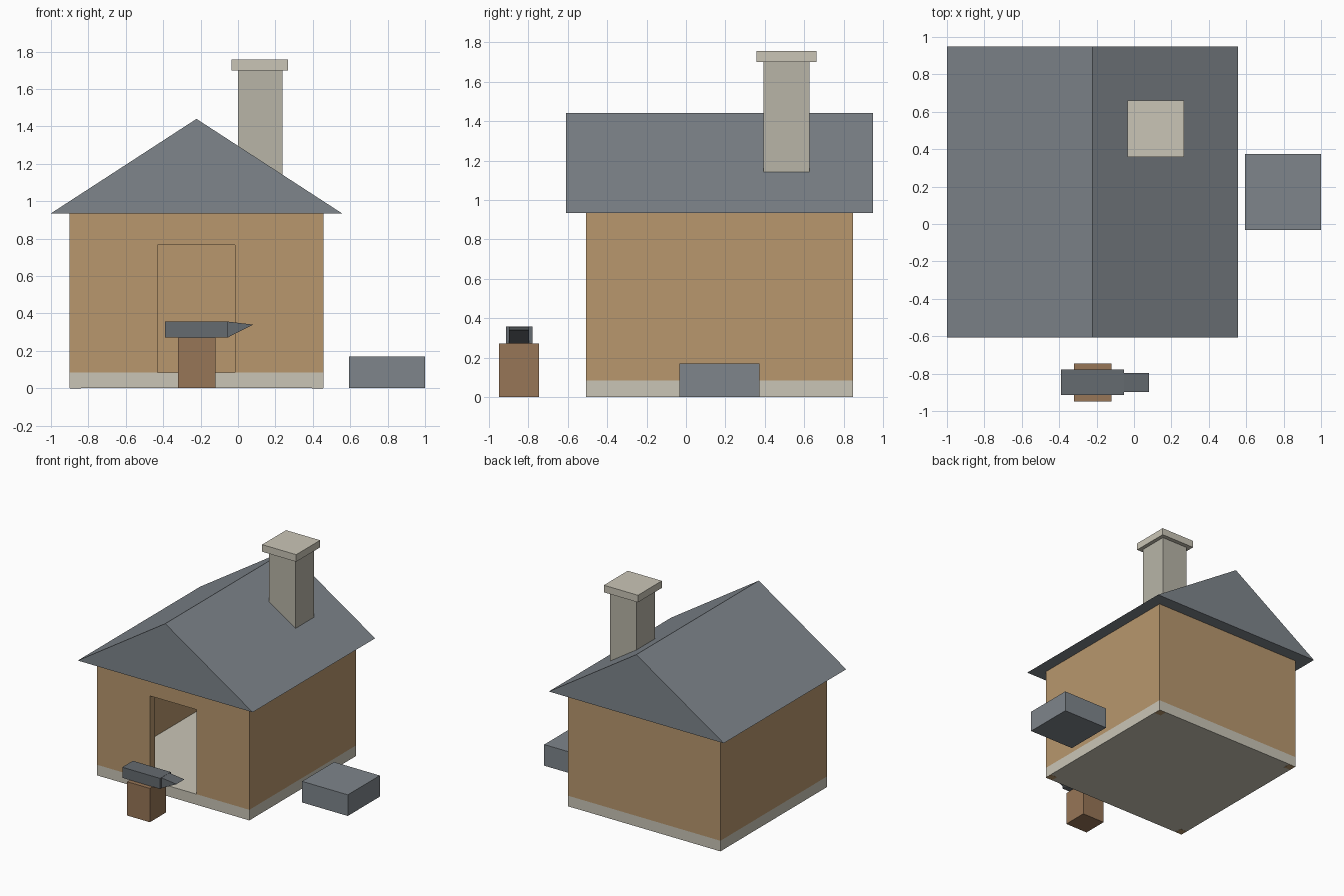
import bpy

if "Cube" in bpy.data.objects:
    bpy.data.objects.remove(bpy.data.objects["Cube"])


def material(name, rgb):
    m = bpy.data.materials.new(name)
    m.diffuse_color = (*rgb, 1)
    m.use_nodes = True
    m.node_tree.nodes["Principled BSDF"].inputs["Base Color"].default_value = m.diffuse_color
    return m


timber = material("timber", (0.48, 0.31, 0.155))
pale_stone = material("pale_stone", (0.59, 0.56, 0.47))
chimney_stone = material("chimney_stone", (0.48, 0.46, 0.39))
slate = material("slate", (0.21, 0.235, 0.26))
log = material("log", (0.31, 0.18, 0.095))
iron = material("iron", (0.13, 0.145, 0.16))


def prism(name, profile, y0, y1, mat):
    """Extrude an (x, z) profile, listed counter-clockwise from the front, along y."""
    n = len(profile)
    verts = [(x, y, z) for y in (y0, y1) for x, z in profile]
    faces = [tuple(range(n)), tuple(reversed(range(n, 2 * n)))]
    faces += [(i, i + n, (i + 1) % n + n, (i + 1) % n) for i in range(n)]
    mesh = bpy.data.meshes.new(name)
    mesh.from_pydata(verts, [], faces)
    mesh.materials.append(mat)
    obj = bpy.data.objects.new(name, mesh)
    bpy.context.collection.objects.link(obj)
    return obj


def box(name, x0, x1, y0, y1, z0, z1, mat):
    return prism(name, [(x0, z0), (x1, z0), (x1, z1), (x0, z1)], y0, y1, mat)


# House extents and wall thickness
L, R, F, B = -0.90, 0.456, -0.507, 0.848
BASE, EAVE, T = 0.085, 0.935, 0.067

# Floor slab
box("foundation", L, R, F, B, 0, BASE, pale_stone)

# Front wall with a doorway, then the plain walls
prism("front_wall", [(L, BASE), (-0.43, BASE), (-0.43, 0.765), (-0.015, 0.765),
                     (-0.015, BASE), (R, BASE), (R, EAVE), (L, EAVE)], F, F + T, timber)
box("back_wall", L, R, B - T, B, BASE, EAVE, timber)
box("left_wall", L, L + T, F + T, B - T, BASE, EAVE, timber)
box("right_wall", R - T, R, F + T, B - T, BASE, EAVE, timber)

# Timber post feet showing under the slab corners
for side, x in (("left", L + 0.001), ("right", R - 0.061)):
    for end, y in (("front", F + 0.001), ("back", B - 0.061)):
        box(f"{end}_{side}_post_foot", x, x + 0.06, y, y + 0.06, -0.001, BASE - 0.01, timber)

# Gabled roof and chimney
prism("roof", [(-1.0, EAVE), (0.556, EAVE), (-0.222, 1.44)], -0.608, 0.949, slate)
box("chimney", 0.0, 0.237, 0.392, 0.627, 1.0, 1.70, chimney_stone)
box("chimney_cap", -0.035, 0.268, 0.357, 0.661, 1.70, 1.757, pale_stone)

# Stone block beside the house
box("stone_block", 0.593, 1.0, -0.033, 0.374, 0, 0.17, slate)

# Anvil on a stump
box("stump", -0.322, -0.12, -0.949, -0.746, 0, 0.272, log)
box("anvil_body", -0.39, -0.053, -0.914, -0.779, 0.272, 0.357, iron)
prism("anvil_horn", [(-0.053, 0.272), (0.081, 0.34), (-0.053, 0.356)], -0.898, -0.796, iron)
